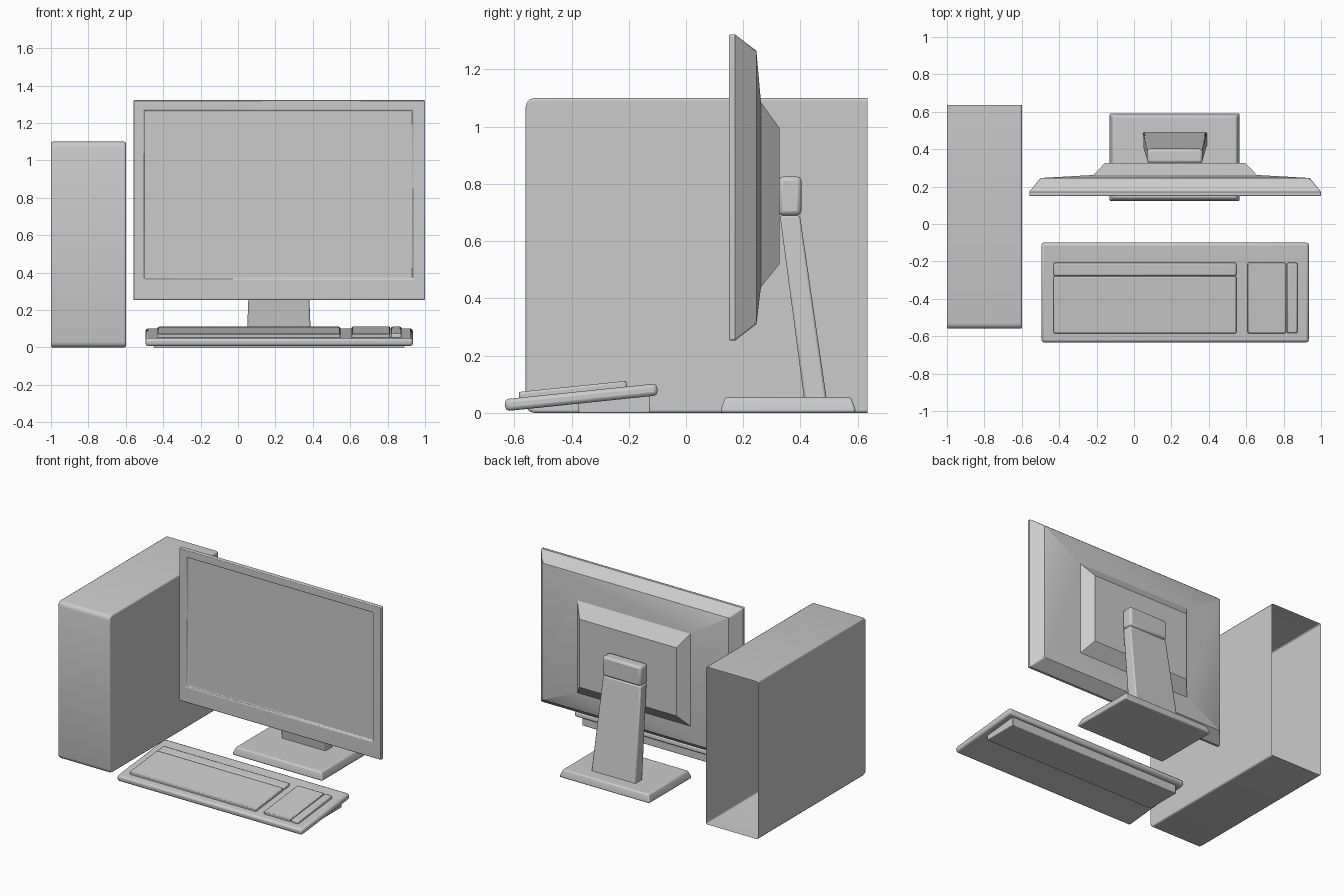
import bpy, bmesh, math
from mathutils import Matrix

if "Cube" in bpy.data.objects:
    bpy.data.objects.remove(bpy.data.objects["Cube"])

grey = bpy.data.materials.new("plain grey")
grey.diffuse_color = (0.6, 0.6, 0.6, 1)
grey.use_nodes = True
grey.node_tree.nodes["Principled BSDF"].inputs["Base Color"].default_value = grey.diffuse_color


def finish(name, bm, bevel, segs=2, smooth=50, limit=40):
    bmesh.ops.recalc_face_normals(bm, faces=bm.faces[:])
    me = bpy.data.meshes.new(name)
    bm.to_mesh(me)
    bm.free()
    me.materials.append(grey)
    ob = bpy.data.objects.new(name, me)
    bpy.context.collection.objects.link(ob)
    if bevel:
        mod = ob.modifiers.new("soft edges", 'BEVEL')
        mod.width, mod.segments = bevel, segs
        mod.limit_method, mod.angle_limit = 'ANGLE', math.radians(limit)
    bpy.ops.object.select_all(action='DESELECT')
    ob.select_set(True)
    bpy.context.view_layer.objects.active = ob
    bpy.ops.object.shade_smooth_by_angle(angle=math.radians(smooth))
    return ob


def loft(rings, axis, cap_end=True):
    """Skin rectangles (a0, a1, b0, b1, position) stacked along y or z."""
    bm = bmesh.new()
    loops = []
    for a0, a1, b0, b1, p in rings:
        pts = [(a0, b0), (a1, b0), (a1, b1), (a0, b1)]
        loops.append([bm.verts.new((a, p, b) if axis == 'y' else (a, b, p))
                      for a, b in pts])
    for lo, hi in zip(loops, loops[1:]):
        for i in range(4):
            j = (i + 1) % 4
            bm.faces.new((lo[i], lo[j], hi[j], hi[i]))
    bm.faces.new(loops[0])
    if cap_end:
        bm.faces.new(loops[-1])
    return bm


# Computer case: shell open at the back, rounder top and bottom front edges
bm = loft([(-1, -0.6, 0, 1.1, -0.56), (-1, -0.6, 0, 1.1, 0.635)], 'y', cap_end=False)
front = [e for e in bm.edges
         if all(v.co.y < -0.5 for v in e.verts)
         and abs(e.verts[0].co.z - e.verts[1].co.z) < 0.01]
bmesh.ops.bevel(bm, geom=front, offset=0.03, segments=3, profile=0.5, affect='EDGES')
finish("computer_case", bm, 0.008, limit=60)

# Monitor: recessed screen, bezel, tapered back and raised rear housing
finish("monitor", loft([
    (-0.502, 0.935, 0.368, 1.268, 0.162),
    (-0.502, 0.935, 0.368, 1.268, 0.15),
    (-0.56, 1.0, 0.253, 1.322, 0.15),
    (-0.56, 1.0, 0.253, 1.322, 0.172),
    (-0.50, 0.94, 0.31, 1.265, 0.246),
    (-0.217, 0.657, 0.44, 1.085, 0.262),
    (-0.155, 0.595, 0.52, 0.995, 0.327)], 'y'), 0.006, smooth=30, limit=60)

# Stand: flared foot, leaning neck and hinge block
finish("stand_foot", loft([
    (-0.13, 0.565, 0.122, 0.592, 0),
    (-0.13, 0.565, 0.122, 0.592, 0.012),
    (-0.112, 0.547, 0.137, 0.577, 0.055)], 'z'), 0.008)
finish("stand_neck", loft([
    (0.047, 0.39, 0.413, 0.492, 0.045),
    (0.072, 0.365, 0.328, 0.398, 0.69)], 'z'), 0.008)
finish("stand_hinge", loft([
    (0.07, 0.367, 0.324, 0.403, 0.69),
    (0.07, 0.367, 0.324, 0.403, 0.826)], 'z'), 0.015)

# Keyboard: parts are made flat, then tipped up at the back
tilt = Matrix.Translation((0, -0.63, 0.006)) @ Matrix.Rotation(math.radians(5.9), 4, 'X')


def keyboard_part(name, x0, x1, y0, y1, z0, z1, bevel):
    bm = loft([(x0, x1, y0, y1, z0), (x0, x1, y0, y1, z1)], 'z')
    bmesh.ops.transform(bm, matrix=tilt, verts=bm.verts[:])
    return finish(name, bm, bevel)


keyboard_part("keyboard_tray", -0.495, 0.935, 0, 0.535, 0, 0.042, 0.014)
keyboard_part("main_keys", -0.43, 0.547, 0.052, 0.358, 0.03, 0.062, 0.005)
keyboard_part("function_keys", -0.43, 0.547, 0.361, 0.43, 0.03, 0.062, 0.008)
keyboard_part("number_keys", 0.608, 0.812, 0.052, 0.43, 0.03, 0.062, 0.005)
keyboard_part("side_keys", 0.818, 0.874, 0.052, 0.43, 0.03, 0.062, 0.008)

# Keyboard riser: wedge between the table and the sloping tray
bm = loft([(-0.45, 0.89, -0.375, -0.125, 0), (-0.45, 0.89, -0.375, -0.125, 0.05)], 'z')
for v in bm.verts:
    if v.co.z > 0.01:
        v.co.z = 0.045 if v.co.y < -0.2 else 0.07
finish("keyboard_riser", bm, 0.004)
